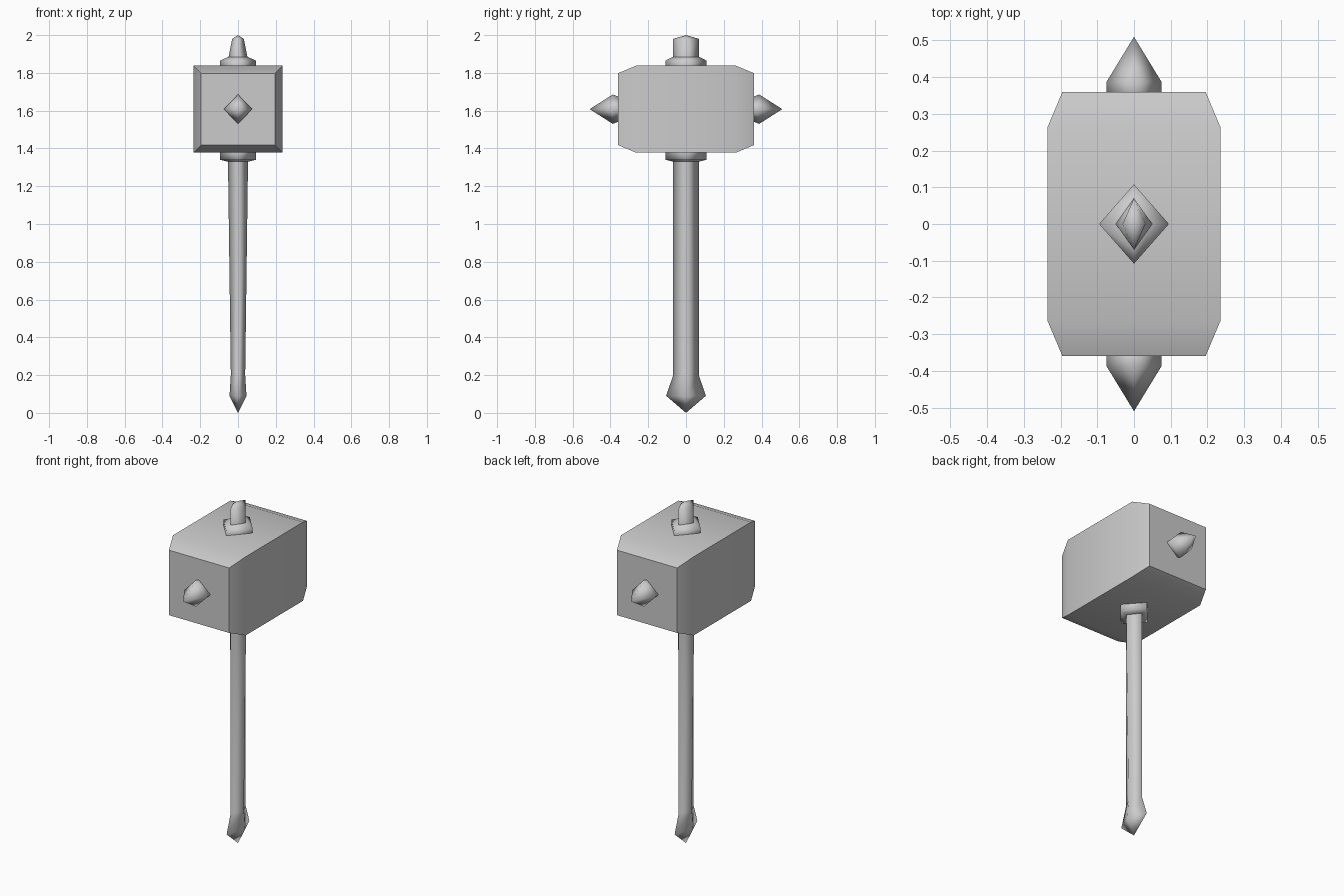
import bpy, bmesh, math
from mathutils import Vector, Matrix

if "Cube" in bpy.data.objects:
    bpy.data.objects.remove(bpy.data.objects["Cube"])


def loft(name, rings, section, matrix=Matrix(), smooth=30, caps=False):
    """Skin rings (height, half_x, half_y); zero half sizes make a point."""
    bm = bmesh.new()
    loops = []
    for h, a, b in rings:
        if a == 0:
            loops.append([bm.verts.new((0, 0, h))])
        else:
            loops.append([bm.verts.new((u * a, v * b, h)) for u, v in section])
    n = len(section)
    for low, high in zip(loops, loops[1:]):
        for i in range(n):
            j = (i + 1) % n
            quad = [low[i % len(low)], low[j % len(low)],
                    high[j % len(high)], high[i % len(high)]]
            bm.faces.new(list(dict.fromkeys(quad)))
    if caps:
        bm.faces.new(loops[0][::-1])
        bm.faces.new(loops[-1])
    bmesh.ops.transform(bm, matrix=matrix, verts=bm.verts)
    bmesh.ops.recalc_face_normals(bm, faces=bm.faces)
    mesh = bpy.data.meshes.new(name)
    bm.to_mesh(mesh)
    bm.free()
    obj = bpy.data.objects.new(name, mesh)
    bpy.context.collection.objects.link(obj)
    bpy.ops.object.select_all(action='DESELECT')
    obj.select_set(True)
    bpy.context.view_layer.objects.active = obj
    bpy.ops.object.shade_smooth_by_angle(angle=math.radians(smooth))
    return obj


SQUARE = [(1, 1), (-1, 1), (-1, -1), (1, -1)]
DIAMOND = [(1, 0), (0, 1), (-1, 0), (0, -1)]
HEAD_Z = 1.608


def along_y(turn):
    """Move a lofted part to the head centre, pointing along +y or -y."""
    return (Matrix.Translation((0, 0, HEAD_Z)) @ Matrix.Rotation(turn, 4, 'Z')
            @ Matrix.Rotation(-math.pi / 2, 4, 'X'))


# hammer head with tapered striking ends
loft("hammer_head",
     [(-0.36, 0.195, 0.19), (-0.265, 0.235, 0.23),
      (0.265, 0.235, 0.23), (0.36, 0.195, 0.19)],
     SQUARE, along_y(0), caps=True)

# diamond spikes on both striking faces
for name, turn in (("back_spike", 0), ("front_spike", math.pi)):
    loft(name, [(0.36, 0.075, 0.067), (0.387, 0.075, 0.078), (0.51, 0, 0)],
         DIAMOND, along_y(turn), smooth=120)

# shaft with flared pointed pommel and lower collar
loft("shaft",
     [(0, 0, 0), (0.09, 0.045, 0.105), (0.2, 0.038, 0.068),
      (1.33, 0.053, 0.068)],
     DIAMOND, smooth=120)
loft("lower_collar",
     [(1.33, 0.053, 0.068), (1.34, 0.095, 0.108), (1.38, 0.095, 0.108)],
     DIAMOND, smooth=120)

# upper collar and pointed shaft end above the head
loft("upper_collar",
     [(1.838, 0.095, 0.108), (1.865, 0.095, 0.108), (1.885, 0.05, 0.07)],
     DIAMOND, smooth=120)
loft("shaft_tip",
     [(1.885, 0.05, 0.07), (1.98, 0.031, 0.07), (2.0, 0, 0)],
     DIAMOND, smooth=120)
